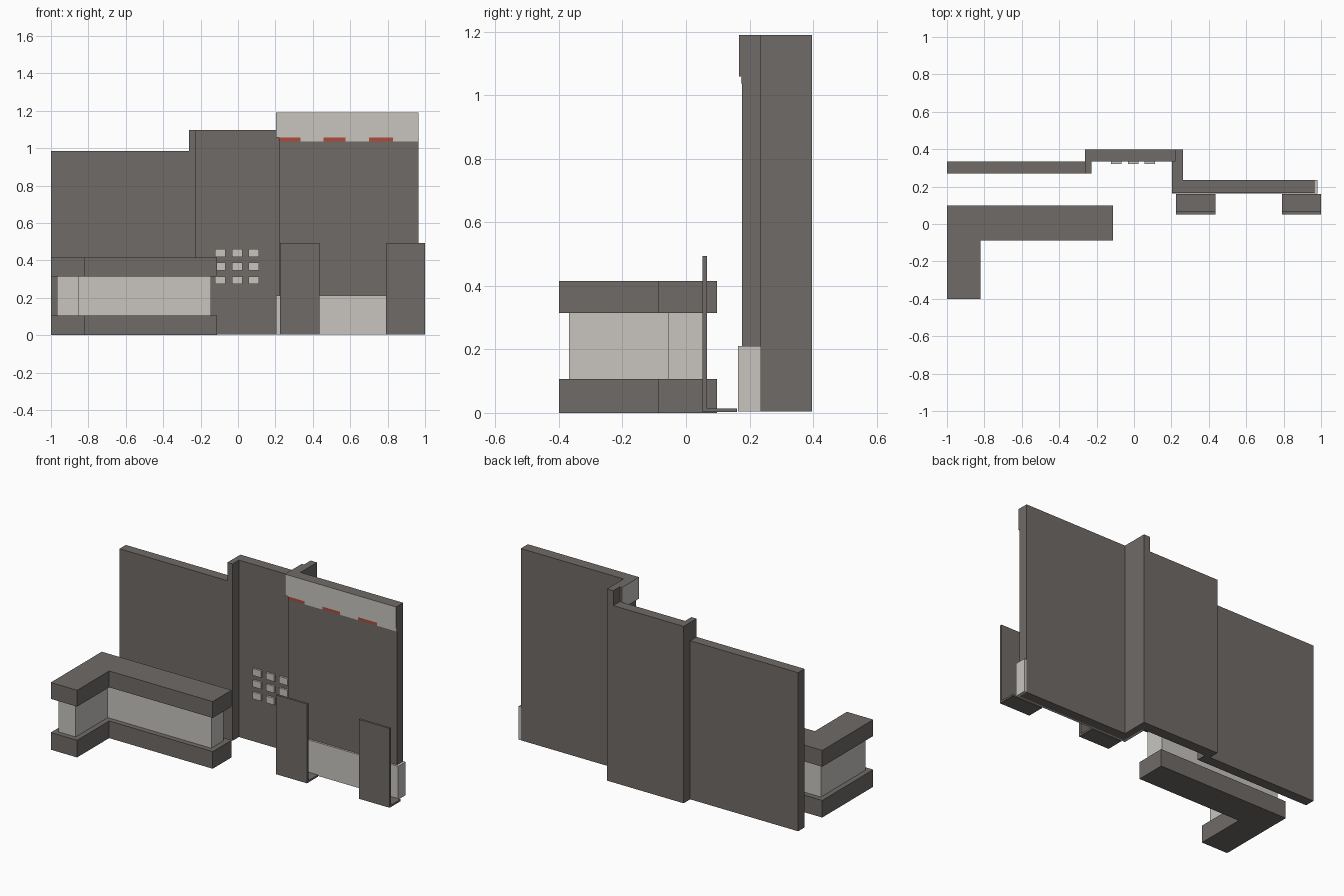
import bpy
import bmesh

if "Cube" in bpy.data.objects:
    bpy.data.objects.remove(bpy.data.objects["Cube"], do_unlink=True)


def material(name, rgb):
    m = bpy.data.materials.new(name)
    m.use_nodes = True
    m.diffuse_color = (*rgb, 1)
    m.node_tree.nodes["Principled BSDF"].inputs["Base Color"].default_value = (*rgb, 1)
    return m


DARK = material("warm dark grey", (0.162, 0.147, 0.138))
LIGHT = material("pale stone", (0.578, 0.558, 0.527))
RED = material("brick red", (0.413, 0.072, 0.048))


def prism(name, outline, low, high, mats, axis="z", rule=None):
    """Extrude an outline along z (x, y points) or along x (y, z points)."""
    bm = bmesh.new()
    place = (lambda a, b: (a, b, low)) if axis == "z" else (lambda a, b: (low, a, b))
    base = bm.faces.new([bm.verts.new(place(*p)) for p in outline])
    ext = bmesh.ops.extrude_face_region(bm, geom=[base])
    move = (0, 0, high - low) if axis == "z" else (high - low, 0, 0)
    verts = [v for v in ext["geom"] if isinstance(v, bmesh.types.BMVert)]
    bmesh.ops.translate(bm, verts=verts, vec=move)
    bmesh.ops.recalc_face_normals(bm, faces=bm.faces)
    bm.normal_update()
    if rule:
        for f in bm.faces:
            f.material_index = rule(f.normal)
    me = bpy.data.meshes.new(name)
    bm.to_mesh(me)
    bm.free()
    for m in mats:
        me.materials.append(m)
    ob = bpy.data.objects.new(name, me)
    bpy.context.scene.collection.objects.link(ob)
    return ob


def box(name, x, y, z, mat):
    outline = [(x[0], y[0]), (x[1], y[0]), (x[1], y[1]), (x[0], y[1])]
    return prism(name, outline, z[0], z[1], [mat])


FLOOR, BACK = 0.005, 0.397

# Stepped back walls
box("right_wall", (-1, -0.262), (0.271, 0.333), (FLOOR, 0.985), DARK)
prism("middle_wall",
      [(-0.262, BACK), (-0.262, 0.271), (-0.227, 0.271),
       (-0.227, 0.333), (0.219, 0.333), (0.219, BACK)],
      FLOOR, 1.098, [DARK])
prism("left_wall",
      [(0.219, BACK), (0.219, 0.176), (0.964, 0.176),
       (0.964, 0.236), (0.262, 0.236), (0.262, BACK)],
      FLOOR, 1.19, [DARK])

# Header band wrapping the wall corner, pale on its outer faces
prism("header_band",
      [(0.203, 0.333), (0.203, 0.167), (0.964, 0.167),
       (0.964, 0.176), (0.219, 0.176), (0.219, 0.333)],
      1.058, 1.19, [DARK, LIGHT],
      rule=lambda n: int(n.y < -0.5 or n.x < -0.5))

# Striped trim under the header
edges = [0.219, 0.334, 0.457, 0.575, 0.70, 0.83, 0.963]
for i, (a, b) in enumerate(zip(edges, edges[1:])):
    box(f"trim_stripe_{i + 1}", (a, b), (0.173, 0.176), (1.036, 1.058),
        LIGHT if i % 2 else RED)

# Pale plinth wrapping the foot of the left wall
prism("plinth",
      [(0.203, 0.333), (0.203, 0.164), (0.98, 0.164), (0.98, 0.236),
       (0.964, 0.236), (0.964, 0.176), (0.219, 0.176), (0.219, 0.333)],
      FLOOR, 0.211, [LIGHT])

# Grid of raised wall tiles
for col, x in enumerate((-0.124, -0.033, 0.057)):
    for row, z in enumerate((0.273, 0.347, 0.418)):
        box(f"wall_tile_{col + 1}_{row + 1}", (x, x + 0.056), (0.321, 0.333),
            (z, z + 0.042), LIGHT)

# Upright panels with flat feet
for side, x in (("inner", 0.225), ("outer", 0.79)):
    prism(f"{side}_panel",
          [(0.052, 0.003), (0.16, 0.003), (0.16, 0.014),
           (0.066, 0.014), (0.066, 0.493), (0.052, 0.493)],
          x, x + 0.21, [DARK], axis="x")


# L-shaped counter: slab, recessed core, slab
def counter_outline(inset):
    left, right, arm = -1 + inset, -0.112 - inset, -0.82 - inset
    front, step, back = -0.4 + inset, -0.087 + inset, 0.098 - inset
    return [(left, back), (left, front), (arm, front),
            (arm, step), (right, step), (right, back)]


prism("counter_base", counter_outline(0), 0, 0.106, [DARK])
prism("counter_core", counter_outline(0.032), 0.106, 0.314, [LIGHT])
prism("counter_top", counter_outline(0), 0.314, 0.415, [DARK])
